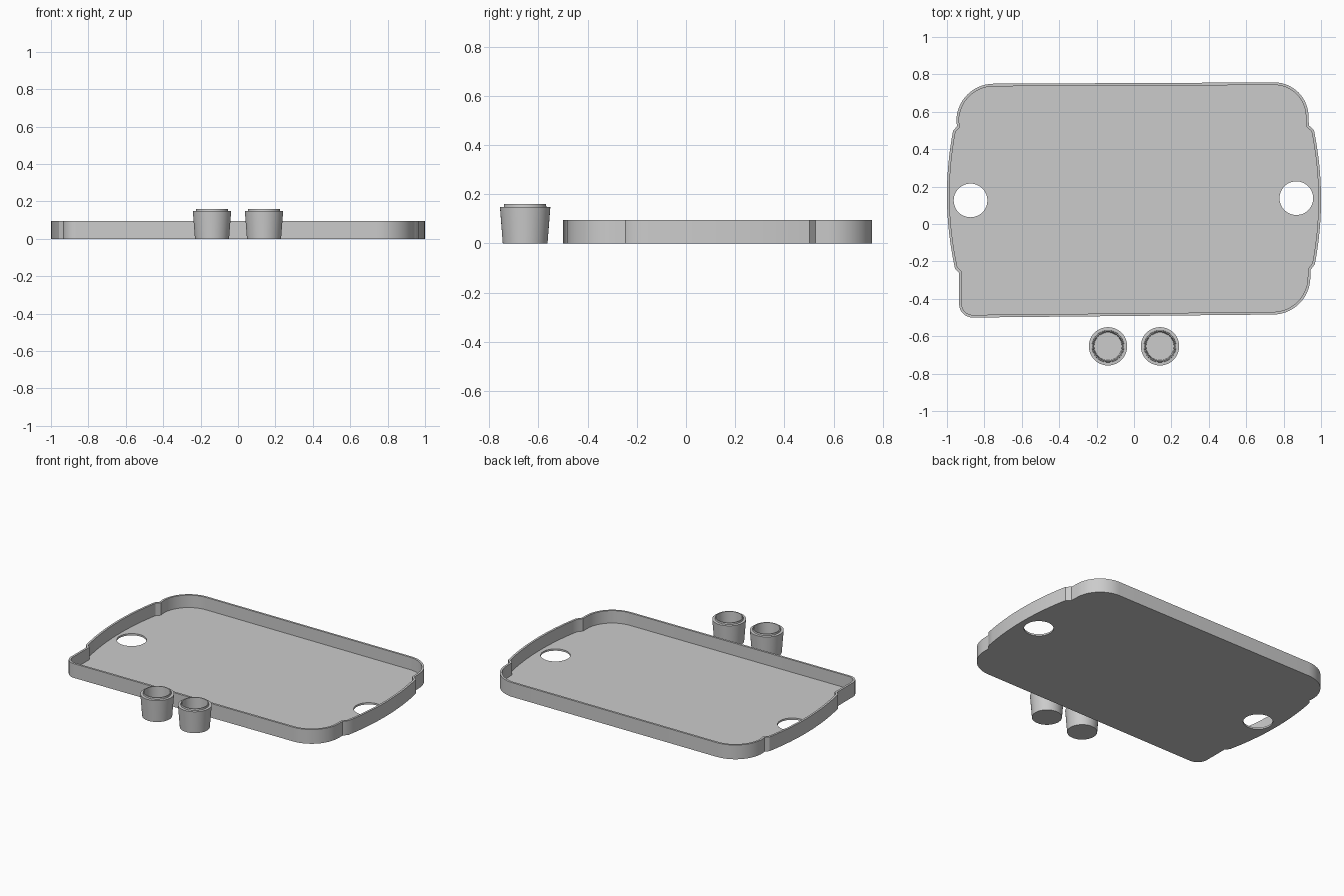
import bpy, bmesh, math
from mathutils import Vector

cube = bpy.data.objects.get("Cube")
if cube:
    bpy.data.objects.remove(cube, do_unlink=True)

grey = bpy.data.materials.new("plain grey")
grey.use_nodes = True
COLOUR = (0.6, 0.6, 0.6, 1)
grey.diffuse_color = COLOUR
grey.node_tree.nodes["Principled BSDF"].inputs["Base Color"].default_value = COLOUR

TRAY_HEIGHT, FLOOR, WALL = 0.095, 0.012, 0.014


def make_object(name, bm):
    bmesh.ops.recalc_face_normals(bm, faces=bm.faces)
    mesh = bpy.data.meshes.new(name)
    bm.to_mesh(mesh)
    bm.free()
    mesh.materials.append(grey)
    obj = bpy.data.objects.new(name, mesh)
    bpy.context.collection.objects.link(obj)
    return obj


def activate(obj):
    bpy.ops.object.select_all(action='DESELECT')
    obj.select_set(True)
    bpy.context.view_layer.objects.active = obj


def smooth(obj):
    activate(obj)
    bpy.ops.object.shade_smooth_by_angle(angle=math.radians(30))


def corner(x, y, r, start, steps=14):
    """Quarter circle, counter-clockwise from the start angle."""
    angles = [math.radians(start + 90 * i / steps) for i in range(steps + 1)]
    return [Vector((x + r * math.cos(a), y + r * math.sin(a))) for a in angles]


def bulge(x0, y0, x1, y1, peak, steps=16):
    """Shallow bowed side that reaches x = peak halfway along."""
    points = []
    for i in range(steps + 1):
        t = i / steps
        rise = (peak - (x0 + x1) / 2) * 4 * t * (1 - t)
        points.append(Vector((x0 + (x1 - x0) * t + rise, y0 + (y1 - y0) * t)))
    return points


def inset(points, distance):
    """Mitred inward offset of a counter-clockwise outline."""
    result = []
    for i, p in enumerate(points):
        a = (p - points[i - 1]).normalized()
        b = (points[(i + 1) % len(points)] - p).normalized()
        na, nb = Vector((-a.y, a.x)), Vector((-b.y, b.x))
        result.append(p + (na + nb) * distance / (1 + na.dot(nb)))
    return result


# Tray outline: rounded corners joined by bowed, stepped ends
outline = (
    corner(0.743, -0.284, 0.2, -90)
    + [Vector((0.944, -0.245))]
    + bulge(0.967, -0.215, 0.962, 0.503, 1.0)
    + [Vector((0.935, 0.527))]
    + corner(0.75, 0.574, 0.183, 0)
    + corner(-0.75, 0.55, 0.2, 90)
    + [Vector((-0.946, 0.522))]
    + bulge(-0.967, 0.5, -0.957, -0.238, -1.0)
    + [Vector((-0.935, -0.26))]
    + corner(-0.863, -0.428, 0.072, 180, 8)
)
inner = inset(outline, WALL)

# Tray: outer wall, rim, inner wall and floor as stacked loops
bm = bmesh.new()
loops = [[bm.verts.new((p.x, p.y, z)) for p in pts] for pts, z in (
    (outline, 0), (outline, TRAY_HEIGHT), (inner, TRAY_HEIGHT), (inner, FLOOR))]
count = len(outline)
for low, high in zip(loops, loops[1:]):
    for i in range(count):
        j = (i + 1) % count
        bm.faces.new((low[i], low[j], high[j], high[i]))
bm.faces.new(loops[0])
bm.faces.new(loops[-1])
tray = make_object("tray", bm)

# Round holes near both ends of the floor
for name, x, y in (("right_hole_cutter", -0.874, 0.126), ("left_hole_cutter", 0.868, 0.138)):
    bm = bmesh.new()
    bmesh.ops.create_cone(bm, cap_ends=True, segments=48, radius1=0.09, radius2=0.09, depth=0.1)
    cutter = make_object(name, bm)
    cutter.location = (x, y, 0)
    cutter.hide_render = True
    cut = tray.modifiers.new("hole", 'BOOLEAN')
    cut.operation = 'DIFFERENCE'
    cut.solver = 'EXACT'
    cut.object = cutter
    activate(tray)
    bpy.ops.object.modifier_apply(modifier=cut.name)
    bpy.data.objects.remove(cutter, do_unlink=True)
smooth(tray)

# Tapered hollow cups with a narrower raised lip
profile = [(0, 0), (0.091, 0), (0.1025, 0.148), (0.086, 0.149), (0.085, 0.16),
           (0.079, 0.16), (0.074, 0.012), (0, 0.012)]
for name, x in (("right_cup", -0.139), ("left_cup", 0.139)):
    bm = bmesh.new()
    verts = [bm.verts.new((r, 0, z)) for r, z in profile]
    edges = [bm.edges.new(pair) for pair in zip(verts, verts[1:])]
    bmesh.ops.spin(bm, geom=verts + edges, cent=(0, 0, 0), axis=(0, 0, 1),
                   angle=math.tau, steps=48, use_merge=True)
    bmesh.ops.remove_doubles(bm, verts=bm.verts, dist=0.0001)
    cup = make_object(name, bm)
    cup.location = (x, -0.654, 0)
    smooth(cup)
